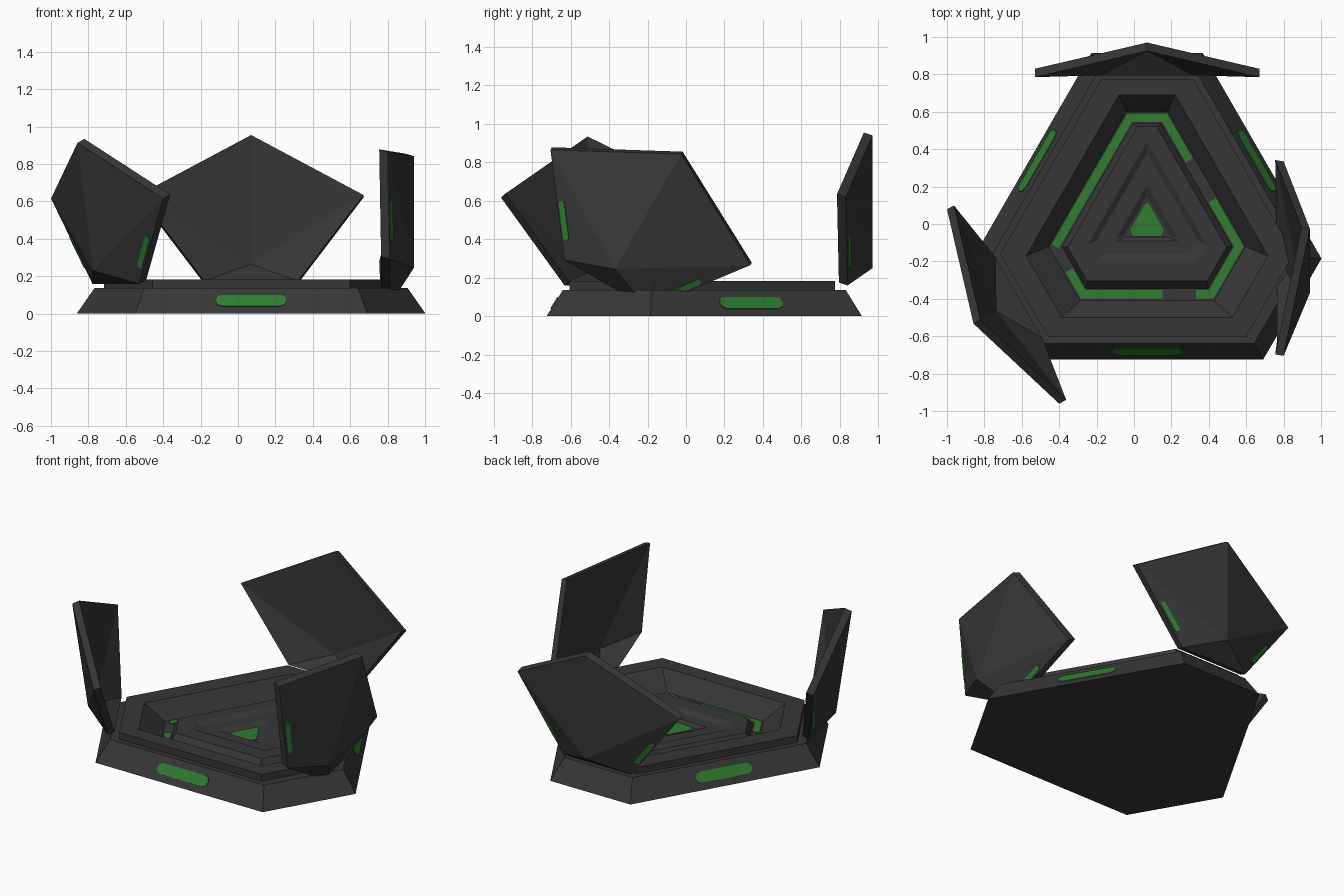
import bpy, bmesh
from math import radians, sin, cos, atan2
from mathutils import Vector, Matrix

cube = bpy.data.objects.get("Cube")
if cube:
    bpy.data.objects.remove(cube)


def material(name, color):
    m = bpy.data.materials.new(name)
    m.diffuse_color = (*color, 1)
    m.use_nodes = True
    m.node_tree.nodes["Principled BSDF"].inputs["Base Color"].default_value = (*color, 1)
    return m


GREY = material("charcoal grey", (0.038, 0.038, 0.038))
GREEN = material("signal green", (0.028, 0.205, 0.03))
CENTRE = Matrix.Translation((0.07, 0, 0))


def finish(bm, name, mat, matrix):
    bmesh.ops.recalc_face_normals(bm, faces=bm.faces)
    mesh = bpy.data.meshes.new(name)
    bm.to_mesh(mesh)
    bm.free()
    mesh.materials.append(mat)
    ob = bpy.data.objects.new(name, mesh)
    ob.matrix_world = matrix
    bpy.context.collection.objects.link(ob)
    return ob


def thicken(bm, offset):
    out = bmesh.ops.extrude_face_region(bm, geom=bm.faces[:], use_keep_orig=True)
    verts = [v for v in out["geom"] if isinstance(v, bmesh.types.BMVert)]
    bmesh.ops.translate(bm, verts=verts, vec=offset)


def plate(name, points, matrix, thick=0.005):
    bm = bmesh.new()
    bm.faces.new([bm.verts.new((p[0], p[1], 0)) for p in points])
    thicken(bm, (0, 0, thick))
    return finish(bm, name, GREEN, matrix)


def pill(hx, hy):
    """Bar outline with rounded ends."""
    pts = []
    for end, start in ((1, -90), (-1, 90)):
        for i in range(5):
            a = radians(start + 45 * i)
            pts.append((end * (hx - hy) + hy * cos(a), hy * sin(a)))
    return pts


def hexagon(front, side, back, corner):
    """Corners of a blunted triangle from the distances of its sides."""
    d = [front, corner, side, back, side, corner]
    pts = []
    for i in range(6):
        a = radians(-90 + 60 * i)
        along = (d[(i + 1) % 6] - d[i] * 0.5) / sin(radians(60))
        pts.append(Vector((cos(a) * d[i] - sin(a) * along,
                           sin(a) * d[i] + cos(a) * along)))
    return pts


# Base: stepped platform with sunken channel, raised island and centre pit
FLOOR, PIT = 0.07, 0.08
rings = [
    (0.725, 0.715, 0.915, 0.90, 0),
    (0.64, 0.635, 0.83, 0.815, 0.137),
    (0.605, 0.60, 0.775, 0.76, 0.137),
    (0.605, 0.60, 0.775, 0.76, 0.182),
    (0.50, 0.475, 0.69, 0.645, 0.182),
    (0.41, 0.395, 0.60, 0.515, FLOOR),
    (0.345, 0.335, 0.54, 0.455, FLOOR),
    (0.305, 0.305, 0.52, 0.43, 0.12),
    (0.20, 0.22, 0.425, 0.33, 0.12),
    (0.16, 0.19, 0.37, 0.28, 0.10),
    (0.09, 0.105, 0.20, 0.185, 0.10),
    (0.07, 0.075, 0.14, 0.135, PIT),
]
bm = bmesh.new()
loops = [[bm.verts.new((p.x, p.y, r[4])) for p in hexagon(*r[:4])] for r in rings]
for a, b in zip(loops, loops[1:]):
    for i in range(6):
        j = (i + 1) % 6
        bm.faces.new((a[i], a[j], b[j], b[i]))
bm.faces.new(loops[0][::-1])
bm.faces.new(loops[-1])
finish(bm, "base_platform", GREY, CENTRE)

# Centre light in the pit
plate("centre_light", hexagon(0.065, 0.062, 0.11, 0.095),
      CENTRE @ Matrix.Translation((0, 0, PIT)))


# Light strips along the channel floor
def ribbon(name, path, half):
    dirs = [(b - a).normalized() for a, b in zip(path, path[1:])]
    left, right = [], []
    for i, p in enumerate(path):
        d0, d1 = dirs[max(i - 1, 0)], dirs[min(i, len(dirs) - 1)]
        t = (d0 + d1).normalized()
        off = Vector((-t.y, t.x)) * half / t.dot(d0)
        left.append(p + off)
        right.append(p - off)
    bm = bmesh.new()
    lv = [bm.verts.new((*p, 0)) for p in left]
    rv = [bm.verts.new((*p, 0)) for p in right]
    for i in range(len(path) - 1):
        bm.faces.new((lv[i], rv[i], rv[i + 1], lv[i + 1]))
    thicken(bm, (0, 0, 0.006))
    finish(bm, name, GREEN, CENTRE @ Matrix.Translation((0, 0, FLOOR)))


h = hexagon(0.375, 0.365, 0.567, 0.485)
ribbon("channel_light_left", [h[4], h[3], h[2], h[2].lerp(h[1], 0.33)], 0.022)
ribbon("channel_light_right", [h[1].lerp(h[2], 0.36), h[1], h[0], h[0].lerp(h[5], 0.12)], 0.022)
ribbon("channel_light_front", [h[5].lerp(h[4], 0.5), h[5], h[0].lerp(h[5], 0.38)], 0.022)

# Lights on the three long outer slopes
slope = Matrix.Rotation(atan2(0.137, 0.083), 4, "X")
for name, turn, dist in (("front", 0, 0.6825), ("left", 120, 0.675), ("right", -120, 0.675)):
    plate("slope_light_" + name, pill(0.19, 0.035),
          CENTRE @ Matrix.Rotation(radians(turn), 4, "Z")
          @ Matrix.Translation((0, -dist, 0.0685)) @ slope)

# Folded shield panels: local y points outward, origin at the lower fold point
APEX, FOLD = Vector((0, 0, 0.69)), Vector((0, 0, 0))
SIDE, FOOT = Vector((0.6, -0.14, 0.37)), Vector((0.25, -0.13, -0.09))


def flip(v, s):
    return Vector((v.x * s, v.y, v.z))


def panel(name, matrix):
    bm = bmesh.new()
    apex, fold = bm.verts.new(APEX), bm.verts.new(FOLD)
    feet = []
    for s in (1, -1):
        side, foot = bm.verts.new(flip(SIDE, s)), bm.verts.new(flip(FOOT, s))
        bm.faces.new((apex, side, fold)[::s])
        bm.faces.new((side, foot, fold)[::s])
        feet.append(foot)
    bm.faces.new((feet[0], feet[1], fold))
    thicken(bm, (0, -0.045, 0.015))
    finish(bm, name, GREY, matrix)
    # Light strips beside the lower side edges
    for s, label in ((1, "_light_a"), (-1, "_light_b")):
        a, b = flip(SIDE, s), flip(FOOT, s)
        x = (b - a).normalized()
        n = x.cross(FOLD - a).normalized()
        if n.y < 0:
            n = -n
        y = n.cross(x)
        inward = y if y.dot(FOLD - a) > 0 else -y
        frame = Matrix((x, y, n)).transposed().to_4x4()
        frame.translation = a.lerp(b, 0.65) + inward * 0.026
        plate(name + label, pill(0.105, 0.016), matrix @ frame)


def place(pos, turn, axis, tilt):
    return (Matrix.Translation(pos) @ Matrix.Rotation(radians(turn), 4, "Z")
            @ Matrix.Rotation(radians(tilt), 4, axis))


panel("back_panel", place((0.07, 0.97, 0.25), 0, "X", 0))
panel("left_panel", place((0.94, -0.37, 0.245), -90, "Y", -30))
panel("right_panel", place((-0.775, -0.485, 0.23), 120, "X", -8))
